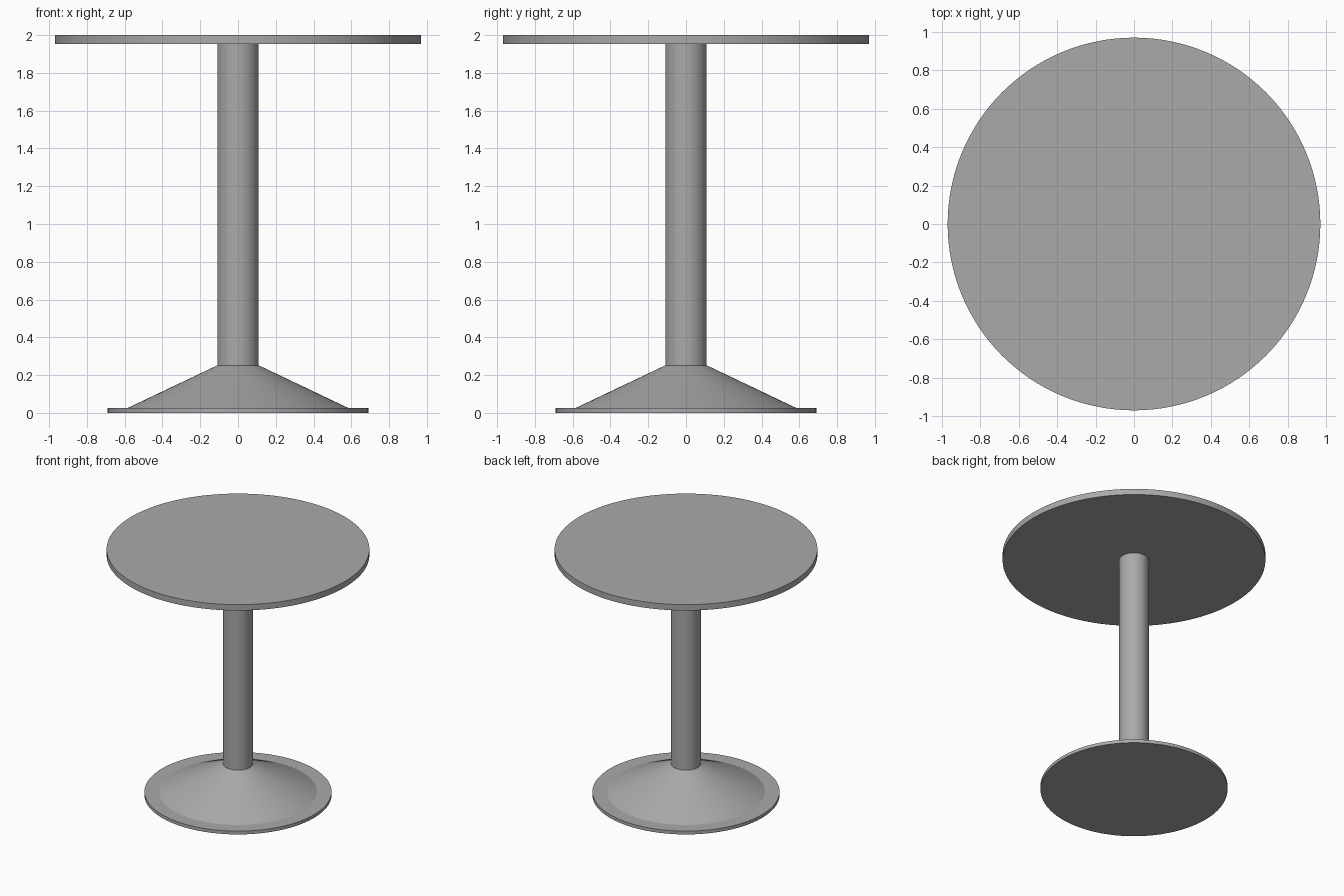
import bpy, math

if "Cube" in bpy.data.objects:
    bpy.data.objects.remove(bpy.data.objects["Cube"])

# Single grey finish
grey = bpy.data.materials.new("grey")
grey.diffuse_color = (0.4, 0.4, 0.4, 1)
grey.use_nodes = True
grey.node_tree.nodes["Principled BSDF"].inputs["Base Color"].default_value = grey.diffuse_color


def turned(name, r_bottom, r_top, z0, z1):
    """Round part between two heights, smooth sides and sharp rims."""
    bpy.ops.mesh.primitive_cone_add(vertices=128, radius1=r_bottom, radius2=r_top,
                                    depth=z1 - z0, location=(0, 0, (z0 + z1) / 2))
    ob = bpy.context.object
    ob.name = name
    ob.data.materials.append(grey)
    bpy.ops.object.shade_smooth_by_angle(angle=math.radians(20))
    return ob


turned("base_plate", 0.69, 0.69, 0.0, 0.027)
turned("base_cone", 0.582, 0.109, 0.027, 0.252)
turned("column", 0.109, 0.109, 0.252, 1.952)
turned("table_top", 0.969, 0.969, 1.952, 2.0)
